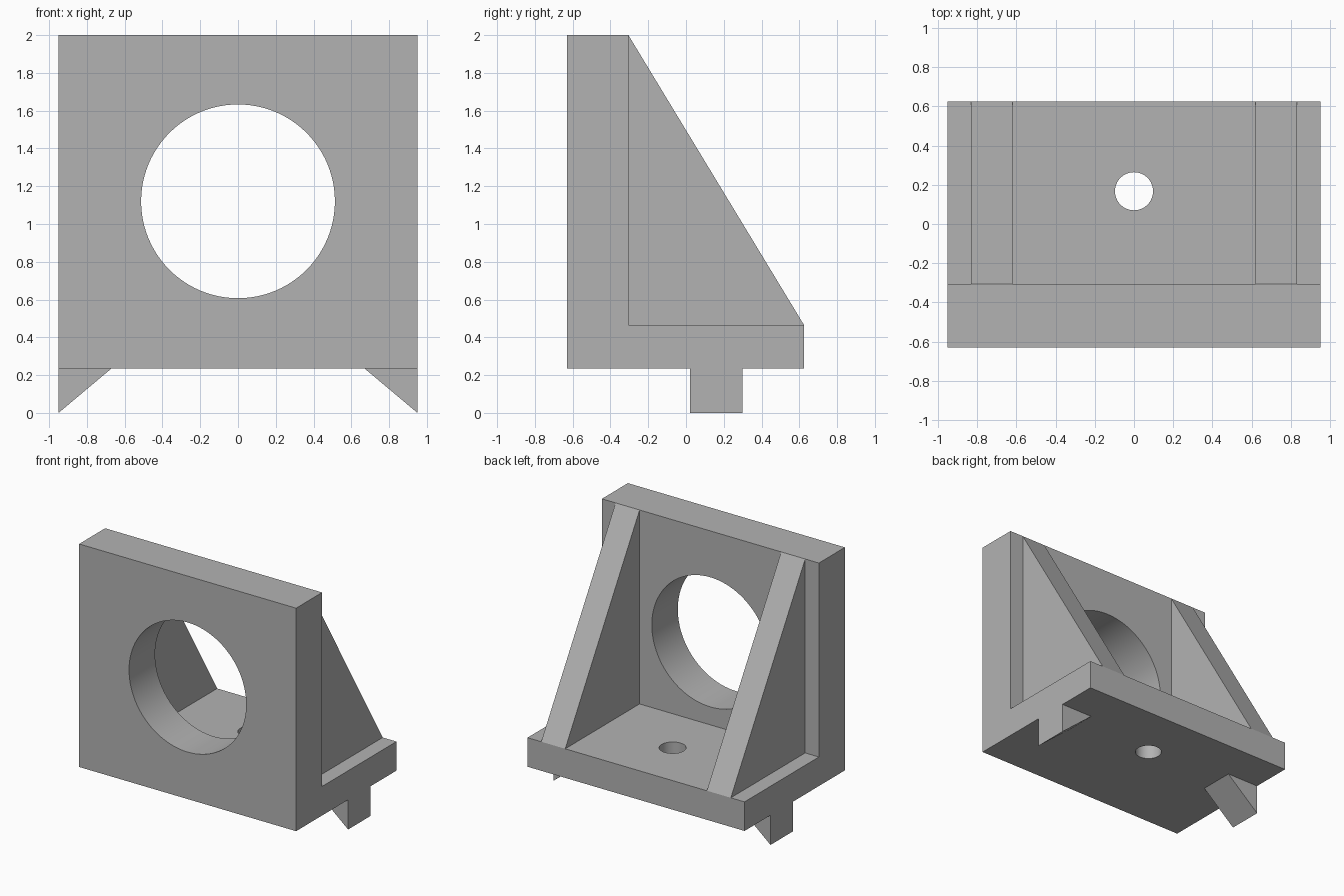
import bpy, bmesh, math
from mathutils import Vector

if "Cube" in bpy.data.objects:
    bpy.data.objects.remove(bpy.data.objects["Cube"], do_unlink=True)

grey = bpy.data.materials.new("plain grey")
grey.use_nodes = True
colour = (0.45, 0.45, 0.45, 1)
grey.diffuse_color = colour
grey.node_tree.nodes["Principled BSDF"].inputs["Base Color"].default_value = colour


def prism(name, points, offset):
    """Extrude a closed outline by an offset into a solid object."""
    bm = bmesh.new()
    face = bm.faces.new([bm.verts.new(p) for p in points])
    out = bmesh.ops.extrude_face_region(bm, geom=[face])
    moved = [v for v in out["geom"] if isinstance(v, bmesh.types.BMVert)]
    bmesh.ops.translate(bm, verts=moved, vec=Vector(offset))
    bmesh.ops.recalc_face_normals(bm, faces=bm.faces)
    mesh = bpy.data.meshes.new(name)
    bm.to_mesh(mesh)
    bm.free()
    mesh.materials.append(grey)
    obj = bpy.data.objects.new(name, mesh)
    bpy.context.collection.objects.link(obj)
    return obj


def circle(radius, segments=96):
    angles = [2 * math.pi * i / segments for i in range(segments)]
    return [(radius * math.cos(a), radius * math.sin(a)) for a in angles]


def combine(target, tool, operation):
    """Apply a boolean and remove its tool."""
    mod = target.modifiers.new(tool.name, "BOOLEAN")
    mod.operation = operation
    mod.solver = "EXACT"
    mod.object = tool
    bpy.context.view_layer.objects.active = target
    bpy.ops.object.modifier_apply(modifier=mod.name)
    bpy.data.objects.remove(tool, do_unlink=True)


W, FRONT, WALL, BACK = 0.95, -0.63, -0.305, 0.625
LOW, FLOOR, TOP = 0.235, 0.465, 2.0

# Upright plate and base in one L-shaped profile
profile = [(FRONT, LOW), (BACK, LOW), (BACK, FLOOR),
           (WALL, FLOOR), (WALL, TOP), (FRONT, TOP)]
bracket = prism("angle_bracket", [(-W, y, z) for y, z in profile], (2 * W, 0, 0))

# Sloping side ribs, rooted inside the bracket
rib = [(WALL, TOP), (BACK, FLOOR), (0.5, 0.4), (-0.4, 0.4), (-0.4, 1.9)]
# Wedge-shaped feet below the base
foot = [(W, 0), (W, LOW), (0.8, 0.3), (0.67, LOW)]
for side, sign in (("left", 1), ("right", -1)):
    combine(bracket, prism(side + "_rib", [(sign * 0.62, y, z) for y, z in rib],
                           (sign * 0.21, 0, 0)), "UNION")
    combine(bracket, prism(side + "_foot", [(sign * x, 0.02, z) for x, z in foot],
                           (0, 0.28, 0)), "UNION")

# Large bore through the upright plate
bore = prism("bore_cutter", [(x, -0.8, z + 1.12) for x, z in circle(0.513)], (0, 0.7, 0))
combine(bracket, bore, "DIFFERENCE")

# Small bolt hole through the base
bolt = prism("bolt_cutter", [(x, y + 0.167, 0.1) for x, y in circle(0.097, 64)], (0, 0, 0.6))
combine(bracket, bolt, "DIFFERENCE")

# Smooth hole walls, sharp edges elsewhere
bpy.ops.object.select_all(action="DESELECT")
bracket.select_set(True)
bpy.context.view_layer.objects.active = bracket
bpy.ops.object.shade_smooth_by_angle(angle=math.radians(25))
